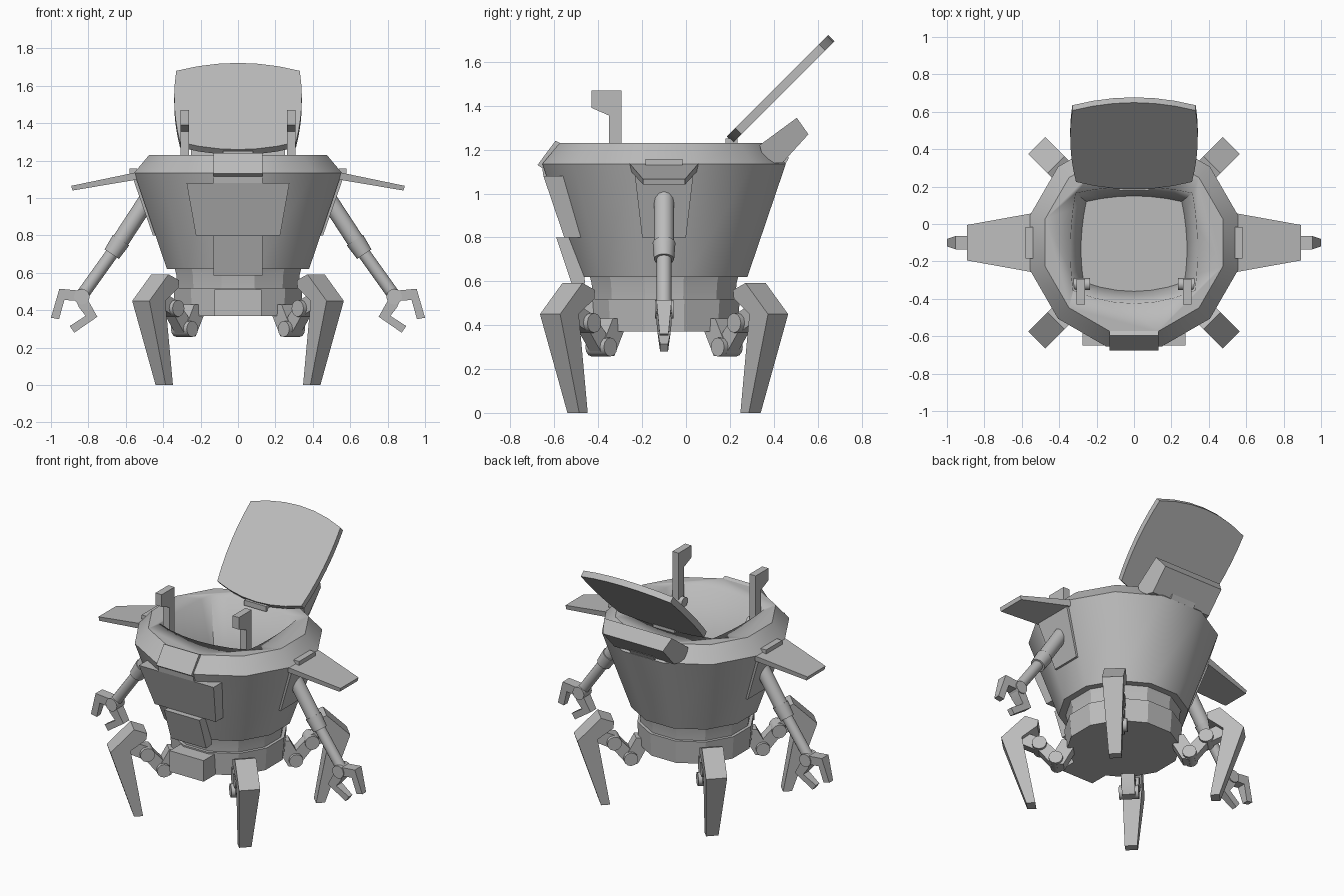
import bpy, bmesh, math
from mathutils import Matrix, Vector

if "Cube" in bpy.data.objects:
    bpy.data.objects.remove(bpy.data.objects["Cube"])

grey = bpy.data.materials.new("metal_grey")
grey.diffuse_color = (0.5, 0.5, 0.5, 1)
grey.use_nodes = True
grey.node_tree.nodes["Principled BSDF"].inputs["Base Color"].default_value = grey.diffuse_color
CY = -0.1                                   # body axis in y
CENTRE = Matrix.Translation((0, CY, 0))
YZ = Matrix.Rotation(math.pi / 2, 4, 'Z')   # profile x axis becomes world y


def finish(name, bm, matrix=Matrix(), angle=29):
    bm.transform(matrix)
    bmesh.ops.recalc_face_normals(bm, faces=bm.faces)
    me = bpy.data.meshes.new(name)
    bm.to_mesh(me)
    bm.free()
    me.materials.append(grey)
    ob = bpy.data.objects.new(name, me)
    bpy.context.collection.objects.link(ob)
    bpy.ops.object.select_all(action='DESELECT')
    ob.select_set(True)
    bpy.context.view_layer.objects.active = ob
    bpy.ops.object.shade_smooth_by_angle(angle=math.radians(angle))
    return ob


def loft(name, loops, matrix=Matrix(), angle=29):
    """Closed solid through loops with equal point counts."""
    bm = bmesh.new()
    rows = [[bm.verts.new(p) for p in loop] for loop in loops]
    n = len(rows[0])
    for a, b in zip(rows, rows[1:]):
        for i in range(n):
            j = (i + 1) % n
            bm.faces.new((a[i], a[j], b[j], b[i]))
    bm.faces.new(rows[0])
    bm.faces.new(rows[-1])
    return finish(name, bm, matrix, angle)


def prism(name, pts, half, matrix=Matrix()):
    """Profile in local x-z, extruded along y by a half width (one or per point)."""
    if not isinstance(half, (list, tuple)):
        half = [half] * len(pts)
    return loft(name, [[(x, s * h, z) for (x, z), h in zip(pts, half)] for s in (-1, 1)], matrix)


def box(name, lo, hi, matrix=Matrix()):
    x0, y0, z0 = lo
    x1, y1, z1 = hi
    return loft(name, [[(x0, y0, z), (x1, y0, z), (x1, y1, z), (x0, y1, z)] for z in (z0, z1)], matrix)


def rod(name, a, b, r1, r2=None, sides=12, matrix=Matrix()):
    a, b = Vector(a), Vector(b)
    bm = bmesh.new()
    bmesh.ops.create_cone(bm, cap_ends=True, segments=sides, radius1=r1,
                          radius2=r1 if r2 is None else r2, depth=(b - a).length)
    turn = (b - a).to_track_quat('Z', 'Y').to_matrix().to_4x4()
    return finish(name, bm, matrix @ Matrix.Translation((a + b) / 2) @ turn, 35)


def ring(r, z):
    """Twelve sides, flats facing the axes; r is measured to the flats."""
    c = r / math.cos(math.radians(15))
    return [(c * math.cos(math.radians(15 + 30 * k)), c * math.sin(math.radians(15 + 30 * k)), z)
            for k in range(12)]


def barrel(w0, w1, bulge, v0, v1, d0, d1, n=6):
    """Rounded four-sided outline with bowed edges."""
    pts = []
    for i in range(n):
        t = -1 + 2 * i / n
        pts.append((w0 * t, v0 + d0 * t * t))
    for i in range(n):
        t = -1 + 2 * i / n
        f = (t + 1) / 2
        pts.append((w0 + (w1 - w0) * f + bulge * (1 - t * t), v0 + d0 + (v1 - d1 - v0 - d0) * f))
    for i in range(n):
        t = 1 - 2 * i / n
        pts.append((w1 * t, v1 - d1 * t * t))
    for i in range(n):
        t = 1 - 2 * i / n
        f = (t + 1) / 2
        pts.append((-w0 - (w1 - w0) * f - bulge * (1 - t * t), v0 + d0 + (v1 - d1 - v0 - d0) * f))
    return pts


# Hull with a hollow cockpit
hull = loft("hull", [ring(.38, .62), ring(.555, 1.135), ring(.475, 1.23)], CENTRE)
low = barrel(.27, .255, .02, -.36, .15, .05, .03)
top = barrel(.326, .312, .02, -.425, .2, .07, .035)
cutter = loft("cockpit_cutter", [[(x, y, z) for x, y in o] for o, z in
                                 ((low, .75), (top, 1.23), (top, 1.4))])
cutter.hide_render = True
cutter.hide_viewport = True
cut = hull.modifiers.new("cockpit", 'BOOLEAN')
cut.operation = 'DIFFERENCE'
cut.solver = 'EXACT'
cut.object = cutter

# Neck, base and front base block
loft("neck", [ring(.325, .51), ring(.33, .59), ring(.34, .63)], CENTRE)
loft("base", [ring(.335, .37), ring(.345, .52)], CENTRE)
box("base_block", (-.125, -.54, .37), (.125, -.3, .51))

# Front panels
prism("front_panel", [(-.65, 1.08), (-.555, .80), (-.45, .80), (-.53, 1.08)],
      [.275, .225, .225, .275], YZ)
prism("front_lower_box", [(-.592, .80), (-.52, .585), (-.46, .59), (-.48, .80)], .13, YZ)
prism("rim_plate", [(-.677, 1.13), (-.595, 1.24), (-.55, 1.22), (-.54, 1.08),
                    (-.65, 1.08), (-.655, 1.115)], .13, YZ)

# Open lid, its hinge and the rear pack
lid_tilt = Matrix.Translation((0, .2, 1.245)) @ Matrix.Rotation(-math.pi / 4, 4, 'X')
prism("lid", barrel(.31, .33, .02, 0, .655, .055, .06), .02, lid_tilt)
box("lid_hinge", (-.08, .18, 1.215), (.08, .235, 1.25))
prism("rear_pack", [(.335, 1.22), (.505, 1.345), (.558, 1.27), (.44, 1.14), (.36, 1.14)],
      [.25, .25, .22, .22, .25], YZ)
prism("rear_pack_bracket", [(.36, 1.14), (.47, 1.165), (.435, 1.1), (.38, 1.08)], .09, YZ)

# Paired parts
for s, side in ((-1, "left"), (1, "right")):
    M = Matrix.Diagonal((s, 1, 1, 1))
    A = M @ CENTRE
    # Control levers
    prism(side + "_lever", [(-.43, 1.47), (-.295, 1.47), (-.295, 1.12), (-.35, 1.12),
                            (-.35, 1.355), (-.43, 1.39)], .023,
          M @ Matrix.Translation((.284, 0, 0)) @ YZ)
    rod(side + "_lever_pivot", (.235, -.322, 1.14), (.34, -.322, 1.14), .032, matrix=M)
    # Side fins with hinges
    prism(side + "_fin", [(.53, 1.14), (.892, 1.065), (.885, 1.04), (.53, 1.1)],
          [.16, .095, .095, .15], A)
    box(side + "_fin_hinge", (.54, -.085, 1.12), (.58, .085, 1.157), A)
    # Shoulder plate
    prism(side + "_shoulder_plate", [(.56, 1.1), (.455, .80), (.41, .80), (.5, 1.1)],
          [.135, .1, .1, .135], A)
    # Arm
    rod(side + "_upper_arm", (.42, 0, 1.09), (.665, 0, .715), .046, matrix=A)
    rod(side + "_elbow_cuff", (.625, 0, .775), (.675, 0, .70), .052, .046, matrix=A)
    rod(side + "_forearm", (.655, 0, .73), (.83, 0, .485), .034, matrix=A)
    rod(side + "_wrist", (.835, -.042, .472), (.835, .042, .472), .042, matrix=A)
    # Claw fingers
    prism(side + "_outer_finger", [(.85, .505), (.955, .515), (1.0, .36), (.957, .352),
                                   (.928, .455), (.86, .45)],
          [.035, .035, .02, .02, .03, .035], A)
    prism(side + "_inner_finger", [(.87, .46), (.80, .45), (.752, .365), (.875, .28),
                                   (.9, .315), (.815, .37), (.85, .415)],
          [.035, .035, .03, .018, .018, .03, .035], A)

# Four legs on the diagonals
for k in range(4):
    L = CENTRE @ Matrix.Rotation(math.radians(45 + 90 * k), 4, 'Z')
    tag = "_%d" % (k + 1)
    prism("leg" + tag, [(.51, .56), (.59, .592), (.735, .45), (.585, 0), (.53, 0),
                        (.61, .45), (.515, .52)],
          [.065, .065, .065, .038, .038, .06, .065], L)
    prism("hip_bracket" + tag, [(.3, .43), (.37, .43), (.43, .32), (.4, .257), (.36, .26), (.3, .37)],
          .04, L)
    rod("hip_joint" + tag, (.405, -.06, .30), (.405, .06, .30), .043, matrix=L)
    prism("leg_link" + tag, [(.375, .325), (.47, .43), (.53, .39), (.435, .27)], .035, L)
    rod("knee_joint" + tag, (.505, -.055, .41), (.505, .055, .41), .045, matrix=L)
    prism("knee_mount" + tag, [(.49, .45), (.62, .51), (.64, .43), (.52, .37)], .03, L)
